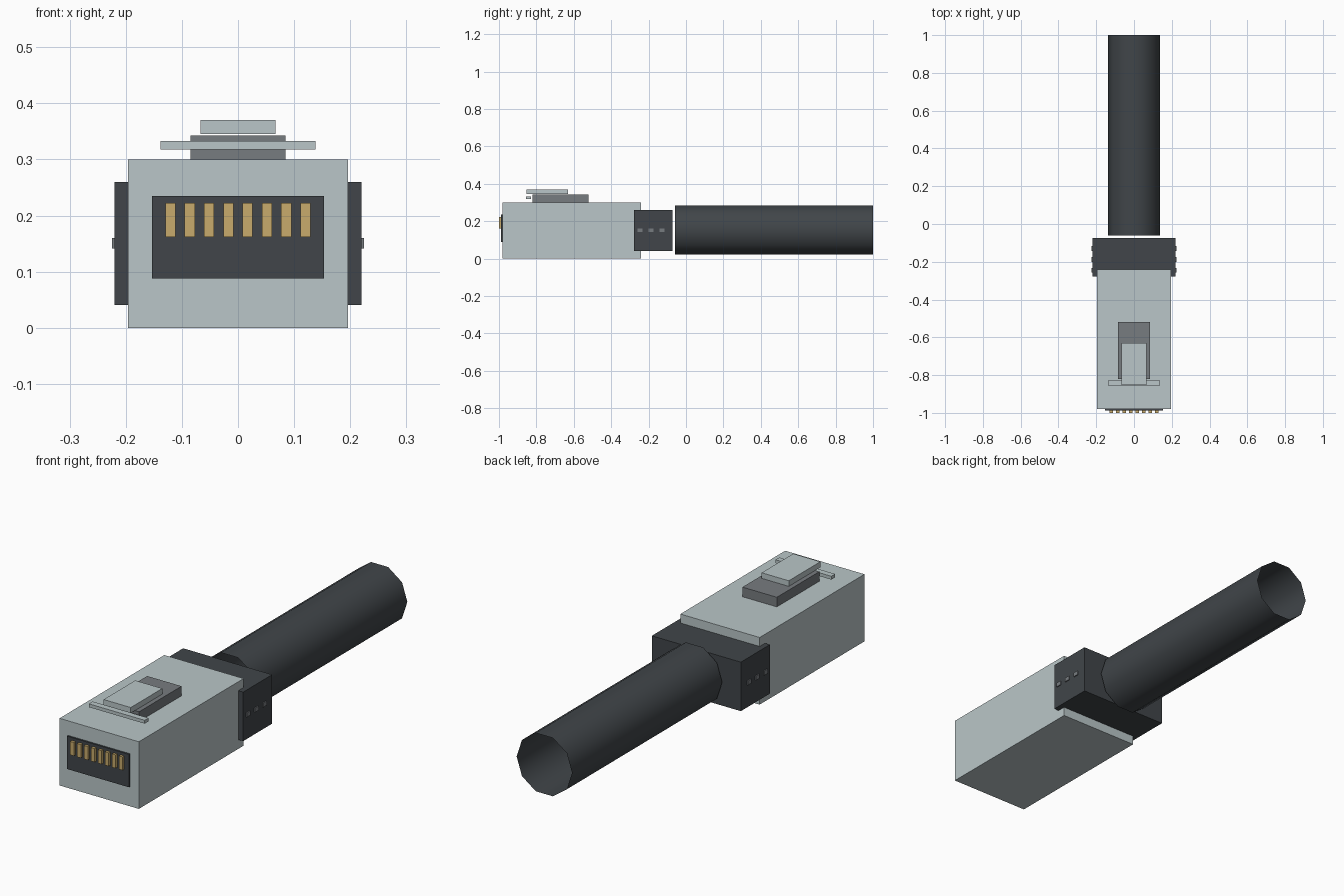
import bpy, bmesh, math
from mathutils import Matrix, Vector

if "Cube" in bpy.data.objects:
    bpy.data.objects.remove(bpy.data.objects["Cube"])


def material(name, rgb):
    m = bpy.data.materials.new(name)
    m.diffuse_color = (*rgb, 1)
    m.use_nodes = True
    m.node_tree.nodes["Principled BSDF"].inputs["Base Color"].default_value = m.diffuse_color
    return m


SHELL = material("pale grey plastic", (0.49, 0.565, 0.578))
DARK = material("charcoal rubber", (0.052, 0.060, 0.067))
GREY = material("mid grey plastic", (0.185, 0.20, 0.215))
GOLD = material("gold contact", (0.58, 0.41, 0.15))


def finish(name, bm, mat):
    me = bpy.data.meshes.new(name)
    bm.to_mesh(me)
    bm.free()
    me.materials.append(mat)
    ob = bpy.data.objects.new(name, me)
    bpy.context.collection.objects.link(ob)
    return ob


def box(name, x, y, z, mat):
    """Box from (min, max) ranges on each axis."""
    bm = bmesh.new()
    size = [r[1] - r[0] for r in (x, y, z)]
    mid = Vector([(r[0] + r[1]) / 2 for r in (x, y, z)])
    bmesh.ops.create_cube(bm, size=1, matrix=Matrix.Translation(mid) @ Matrix.Diagonal((*size, 1)))
    return finish(name, bm, mat)


# Plug housing and front contact panel
box("housing", (-0.196, 0.196), (-0.98, -0.24), (0, 0.30), SHELL)
box("contact_panel", (-0.153, 0.153), (-0.988, -0.979), (0.088, 0.235), DARK)

# Eight gold contacts
for i in range(8):
    cx = (i - 3.5) * 0.0344
    box(f"contact_{i + 1}", (cx - 0.009, cx + 0.009), (-1.0, -0.984), (0.162, 0.222), GOLD)

# Latch on top
box("latch_base", (-0.085, 0.085), (-0.82, -0.52), (0.299, 0.343), GREY)
box("latch_tab", (-0.067, 0.067), (-0.853, -0.63), (0.345, 0.37), SHELL)
box("latch_crossbar", (-0.138, 0.138), (-0.856, -0.829), (0.318, 0.333), SHELL)

# Strain relief boot with small ribs on both sides
box("boot", (-0.22, 0.22), (-0.278, -0.073), (0.041, 0.26), DARK)
for side, s in (("left", -1), ("right", 1)):
    for i in range(3):
        cy = -0.245 + i * 0.058
        box(f"boot_rib_{side}_{i + 1}", tuple(sorted((s * 0.21, s * 0.2245))),
            (cy - 0.013, cy + 0.013), (0.141, 0.16), GREY)

# Cable: open ten-sided tube
bm = bmesh.new()
length = 1.06
bmesh.ops.create_cone(bm, cap_ends=False, segments=10, radius1=0.137, radius2=0.137, depth=length)
ang = max(bm.verts, key=lambda v: v.co.x).co
bmesh.ops.rotate(bm, verts=bm.verts, matrix=Matrix.Rotation(-math.atan2(ang.y, ang.x), 3, 'Z'))
bmesh.ops.rotate(bm, verts=bm.verts, matrix=Matrix.Rotation(math.pi / 2, 3, 'X'))
bmesh.ops.translate(bm, verts=bm.verts, vec=(0, 1.0 - length / 2, 0.153))
for f in bm.faces:
    f.smooth = True
finish("cable", bm, DARK)
